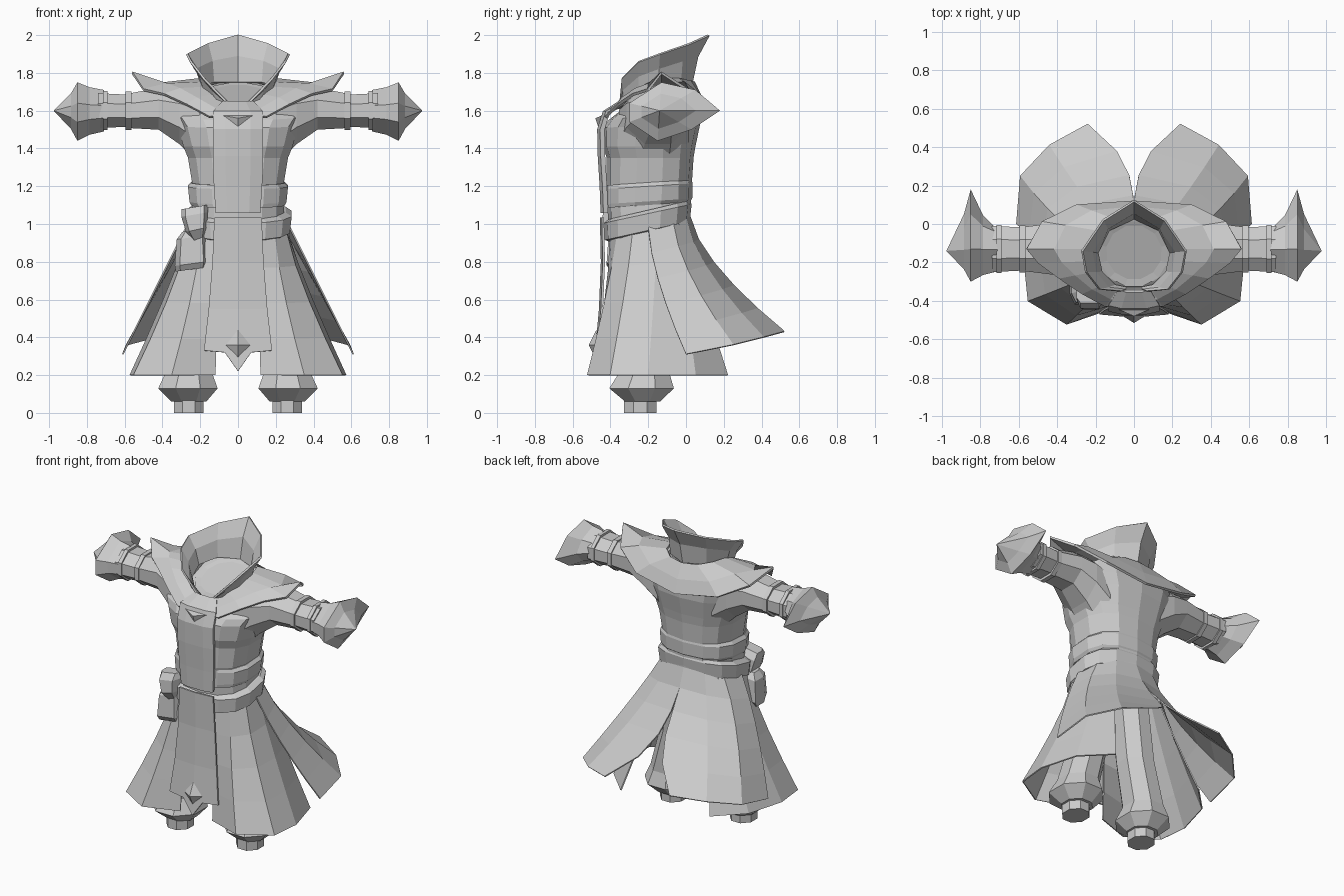
import bpy, bmesh
from math import sin, cos, pi, copysign
from mathutils import Vector

if "Cube" in bpy.data.objects:
    bpy.data.objects.remove(bpy.data.objects["Cube"])


def build(name, verts, faces, mirror=False, thick=0):
    mesh = bpy.data.meshes.new(name)
    mesh.from_pydata([tuple(v) for v in verts], [], faces)
    bm = bmesh.new()
    bm.from_mesh(mesh)
    bmesh.ops.recalc_face_normals(bm, faces=bm.faces)
    bm.to_mesh(mesh)
    bm.free()
    ob = bpy.data.objects.new(name, mesh)
    bpy.context.collection.objects.link(ob)
    if mirror:
        mod = ob.modifiers.new("Mirror", 'MIRROR')
        mod.merge_threshold = 0.002
    if thick:
        mod = ob.modifiers.new("Solidify", 'SOLIDIFY')
        mod.thickness = thick
        mod.offset = 0
    return ob


def loft(name, rows, closed=True, **kw):
    """Skin a list of equal-length point rows, capping closed ones."""
    n = len(rows[0])
    faces = []
    for r in range(len(rows) - 1):
        for i in range(n if closed else n - 1):
            j = (i + 1) % n
            faces.append((r * n + i, r * n + j, (r + 1) * n + j, (r + 1) * n + i))
    if closed:
        faces += [tuple(range(n)), tuple(range((len(rows) - 1) * n, len(rows) * n))]
    return build(name, [p for row in rows for p in row], faces, **kw)


def oval(z, hx, front, back, tilt=0, n=14, x=0, square=0.8):
    """Horizontal body section; square below 1 makes it boxier."""
    pts = []
    for i in range(n):
        a = 2 * pi * (i + 0.5) / n
        c, s = cos(a), sin(a)
        c, s = copysign(abs(c) ** square, c), copysign(abs(s) ** square, s)
        y = (front + back) / 2 + s * (back - front) / 2
        pts.append((x + c * hx, y, z + tilt * s))
    return pts


def sleeve_ring(x, hy, hz, z=1.6, y=-0.13, n=8):
    return [(x, y + hy * cos(2 * pi * (i + .5) / n), z + hz * sin(2 * pi * (i + .5) / n))
            for i in range(n)]


def drape(name, top, hem, steps, px, py, thick=0.008):
    """Hang a cloth panel from top points to hem points, flaring as it falls."""
    rows = []
    for k in range(steps + 1):
        f = k / steps
        rows.append([(a[0] + (b[0] - a[0]) * f ** e, a[1] + (b[1] - a[1]) * f ** py,
                      a[2] + (b[2] - a[2]) * f) for a, b, e in zip(top, hem, px)])
    return loft(name, rows, closed=False, mirror=True, thick=thick)


# Torso with chest overhang, spreading into the shoulders
loft("torso", [oval(*s) for s in [
    (0.95, .25, -.41, .02), (1.2, .245, -.42, .03), (1.35, .27, -.42, .04),
    (1.41, .295, -.44, .05), (1.52, .325, -.44, .075, .01), (1.58, .36, -.41, .075, .03),
    (1.65, .34, -.36, .06, .06), (1.69, .2, -.31, .03, .06)]])

# Waist bands and belt
loft("waist_band", [oval(z, h, -.43, b, .015) for z, h, b in
                    [(1.1, .25, .02), (1.12, .262, .033), (1.2, .27, .035), (1.22, .25, .03)]])
loft("belt", [oval(z, h, f, b, .05) for z, h, f, b in
              [(.955, .25, -.4, .0), (.965, .28, -.43, .02),
               (1.055, .29, -.435, .03), (1.075, .26, -.41, .02)]])

# Raised chest panel and its crest
chest = [(1.06, .115, -.44), (1.2, .125, -.445), (1.36, .13, -.455),
         (1.5, .13, -.458), (1.59, .13, -.43), (1.64, .08, -.35)]
loft("chest_panel", [[(-w, y + .015, z), (-w * .5, y, z), (w * .5, y, z), (w, y + .015, z)]
                     for z, w, y in chest], closed=False, thick=.025)
build("chest_crest", [(-.08, -.445, 1.575), (.08, -.445, 1.575), (0, -.46, 1.5), (0, -.48, 1.56)],
      [(0, 2, 3), (2, 1, 3), (1, 0, 3), (0, 1, 2)])

# Tabard with a diamond ornament
tabard = [(1.035, .125, -.45), (.8, .135, -.445), (.55, .155, -.455), (.33, .18, -.475)]
rows = [[(-w, y + .01, z), (0, y, z), (w, y + .01, z)] for z, w, y in tabard]
rows.append([(-.07, -.475, .32), (0, -.48, .22), (.07, -.475, .32)])
loft("tabard", rows, closed=False, thick=.012)
build("tabard_diamond", [(-.065, -.475, .36), (0, -.475, .28), (.065, -.475, .36),
                         (0, -.475, .44), (0, -.515, .36)],
      [(0, 1, 4), (1, 2, 4), (2, 3, 4), (3, 0, 4), (3, 2, 1, 0)])

# Skirt: long side panels beneath shorter flared back flaps
drape("skirt_side_panel",
      [(.1, -.4, .96), (.19, -.36, .96), (.25, -.28, .97), (.25, -.15, .99), (.21, -.04, 1), (.13, 0, 1)],
      [(.12, -.44, .2), (.35, -.52, .2), (.55, -.4, .2), (.57, -.2, .2), (.5, .05, .2), (.33, .22, .2)],
      steps=4, px=[1, 1.3, 1.25, 1.15, 1.1, 1], py=1.2)
drape("skirt_back_flap",
      [(0, .02, 1.04), (.14, .0, 1.03), (.23, -.07, 1.01), (.275, -.2, .98)],
      [(.24, .52, .43), (.44, .41, .4), (.59, .25, .36), (.61, 0, .31)],
      steps=5, px=[4.5, 1.3, 1, 1], py=1.5)

# Puffed trousers and feet
loft("leg", [oval(z, h, f, b, 0, 8, x, 1) for z, x, h, f, b in [
    (.95, .12, .11, -.34, -.06), (.5, .19, .12, -.34, -.08), (.22, .26, .13, -.36, -.08),
    (.13, .265, .17, -.42, -.05), (.06, .26, .1, -.33, -.13)]], mirror=True)
loft("foot", [oval(z, .085, -.335, -.15, 0, 8, .26, 1) for z in (.07, 0)], mirror=True)

# Sleeves, wrist bands and pointed hands
loft("sleeve", [sleeve_ring(.2, .2, .22, 1.52, -.17), sleeve_ring(.31, .18, .165, 1.575, -.15),
                sleeve_ring(.42, .145, .12, 1.61), sleeve_ring(.57, .125, .1)], mirror=True)
loft("forearm", [sleeve_ring(.55, .12, .09), sleeve_ring(.74, .13, .1)], mirror=True)
for name, a, b, r in [("elbow_band", .565, .595, .11), ("wrist_band", .69, .715, .112)]:
    loft(name, [sleeve_ring(x, r * 1.2, r) for x in (a, b)], mirror=True)

flare = [(-.3, 1.64), (-.13, 1.75), (.05, 1.71), (.18, 1.6), (.03, 1.5), (-.15, 1.44), (-.3, 1.54)]
hub = Vector((-.14, 1.6))
full = [Vector(p) for p in flare]
wrist = [hub + (p - hub).normalized() * .11 for p in full]
loft("hand", [[(.71, *p) for p in wrist],
              [(.785, *a.lerp(b, .35)) for a, b in zip(wrist, full)],
              [(.85, *p) for p in full],
              [(.885, *hub.lerp(p, .6)) for p in full],
              [(.975, *hub.lerp(p, .01)) for p in full]], mirror=True)

# Shoulder mantle hugging the chest and rising to a point over each arm
neck = [(0, -.33, 1.62), (.08, -.33, 1.64), (.14, -.3, 1.68), (.18, -.24, 1.72),
        (.19, -.19, 1.745), (.2, -.13, 1.765), (.17, -.04, 1.765), (.1, .02, 1.755), (0, .04, 1.75)]
edge = [(0, -.42, 1.58), (.15, -.425, 1.565), (.27, -.36, 1.63), (.39, -.28, 1.685),
        (.5, -.2, 1.71), (.56, -.13, 1.8), (.48, .01, 1.71), (.3, .095, 1.62), (0, .115, 1.57)]
middle = []
for i, (p, q) in enumerate(zip(neck, edge)):
    m = Vector(p).lerp(Vector(q), .6)
    m.z += -.045 if i == 5 else .015
    middle.append(m)
loft("shoulder_mantle", [neck, middle, edge], closed=False, mirror=True, thick=.015)

# Tall collar, open in front and peaked behind
base = [(.03, -.335, 1.62), (.1, -.32, 1.64), (.17, -.25, 1.69), (.19, -.15, 1.73),
        (.13, -.03, 1.75), (0, .03, 1.75)]
rim = [(.07, -.35, 1.655), (.18, -.34, 1.77), (.25, -.25, 1.86), (.27, -.14, 1.9),
       (.16, .02, 1.955), (0, .12, 2.0)]
flared = []
for p, q in zip(base, rim):
    m = Vector(p).lerp(Vector(q), .55)
    flared.append((m.x * .94, m.y - .02 * (m.y > -.1), m.z))
loft("collar", [base, flared, rim], closed=False, mirror=True, thick=.012)
inner = oval(1.69, .18, -.33, .02, .06, 12, 0, 1)
build("collar_floor", inner + [(0, -.16, 1.66)], [(i, (i + 1) % 12, 12) for i in range(12)])


# Pouches hanging from the belt on the right
def pouch(name, x, y, sections):
    loft(name, [[(x + sx * w + lean, y + sy * d, z + sx * .012) for sx, sy in
                 [(-1, -.3), (-.7, -1), (.7, -1), (1, -.3), (1, 1), (-1, 1)]]
                for z, w, d, lean in sections])


pouch("large_pouch", -.245, -.34, [(.97, .06, .04, .01), (.93, .08, .07, 0),
                                   (.79, .09, .08, 0), (.76, .085, .06, 0)])
pouch("small_pouch", -.23, -.37, [(1.09, .07, .04, 0), (1.05, .07, .07, 0),
                                  (.97, .055, .075, .01), (.92, .03, .04, .02)])
